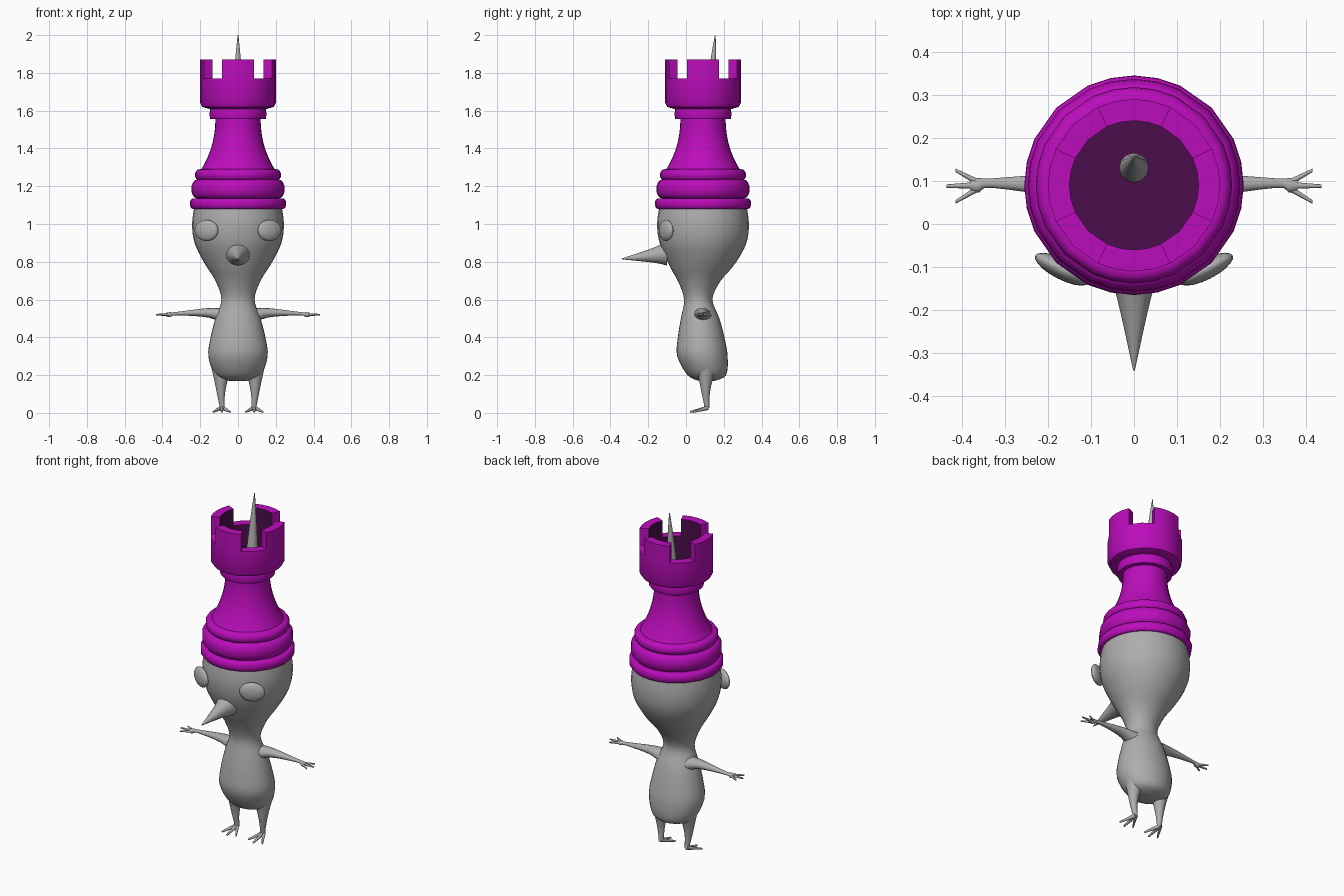
import bpy, bmesh, math
from mathutils import Vector, Matrix

cube = bpy.data.objects.get("Cube")
if cube:
    bpy.data.objects.remove(cube, do_unlink=True)


def material(name, red, green, blue):
    mat = bpy.data.materials.new(name)
    mat.use_nodes = True
    colour = (red, green, blue, 1)
    mat.diffuse_color = colour
    mat.node_tree.nodes["Principled BSDF"].inputs["Base Color"].default_value = colour
    return mat


GREY = material("body grey", 0.42, 0.42, 0.42)
PURPLE = material("rook purple", 0.5, 0.004, 0.5)
DARK = material("dark purple", 0.07, 0.004, 0.07)


def finish(name, bm, *materials, angle=40):
    bmesh.ops.recalc_face_normals(bm, faces=bm.faces)
    mesh = bpy.data.meshes.new(name)
    bm.to_mesh(mesh)
    bm.free()
    for mat in materials:
        mesh.materials.append(mat)
    part = bpy.data.objects.new(name, mesh)
    bpy.context.collection.objects.link(part)
    bpy.ops.object.select_all(action='DESELECT')
    part.select_set(True)
    bpy.context.view_layer.objects.active = part
    bpy.ops.object.shade_smooth_by_angle(angle=math.radians(angle))


def skin(bm, rings):
    """Join rings of points into a capped tube and return its bands of faces."""
    loops = [[bm.verts.new(point) for point in ring] for ring in rings]
    bands = []
    for low, high in zip(loops, loops[1:]):
        quads = zip(low, low[1:] + low[:1], high[1:] + high[:1], high)
        bands.append([bm.faces.new(quad) for quad in quads])
    bm.faces.new(loops[0])
    bm.faces.new(loops[-1])
    return bands


def smooth(keys, steps=4):
    """Run a spline through the keys."""
    keys = [Vector(key) for key in keys]
    padded = [keys[0]] + keys + [keys[-1]]
    for a, b, c, d in zip(padded, padded[1:], padded[2:], padded[3:]):
        for step in range(steps):
            t = step / steps
            yield b + (t * (c - a) + t**2 * (2*a - 5*b + 4*c - d) + t**3 * (3*b - a - 3*c + d)) / 2
    yield keys[-1]


def tube(name, axis, keys, sides=12, side=1, flatten=lambda ring: 1):
    """Sweep a circle through keys of x, y, z and radius, with rings square to an axis."""
    u, v = [Vector(unit) for unit in Matrix.Identity(3) if unit["XYZ".index(axis)] == 0]
    turns = [math.tau * i / sides for i in range(sides)]
    rings = []
    for key in smooth(keys):
        centre = Vector((key.x * side, key.y, key.z))
        rings.append([centre + key.w * (u * math.cos(t) + v * math.sin(t) * flatten(key))
                      for t in turns])
    bm = bmesh.new()
    skin(bm, rings)
    finish(name, bm, GREY, angle=60)


# Head and torso: evenly spaced rings, flatter in the torso than in the head
widths = (0.12, 0.157, 0.145, 0.12, 0.088, 0.12, 0.182, 0.23, 0.243, 0.23)
centres = (0.11, 0.087, 0.08, 0.075, 0.065, 0.07, 0.085, 0.09, 0.09, 0.09)
body = [(0, 0.11, 0.17, 0.05)]
body += [(0, y, 0.2 + i / 10, width) for i, (width, y) in enumerate(zip(widths, centres))]
tube("head_and_torso", 'Z', body, sides=32,
     flatten=lambda ring: min(1, 0.85 + max(0, ring.z - 0.6)))

# Nose and stem
tube("nose", 'Y', [(0, -0.1, 0.845, 0.065), (0, -0.17, 0.835, 0.04), (0, -0.34, 0.815, 0.002)])
tube("stem", 'Z', [(0, 0.13, 1.63, 0.035), (0, 0.145, 1.87, 0.015), (0, 0.155, 2, 0.002)])

for label, side in (("left", 1), ("right", -1)):
    # Eye: flattened ball turned outward
    bm = bmesh.new()
    place = Matrix.Translation((0.167 * side, -0.105, 0.966))
    turn = Matrix.Rotation(math.radians(27 * side), 4, 'Z')
    bmesh.ops.create_uvsphere(bm, u_segments=20, v_segments=12, radius=1,
                              matrix=place @ turn @ Matrix.Diagonal((0.07, 0.024, 0.056, 1)))
    finish(label + "_eye", bm, GREY, angle=60)

    # Arm and leg
    tube(label + "_arm", 'X',
         [(0.07, 0.085, 0.51, 0.055), (0.16, 0.09, 0.53, 0.031), (0.33, 0.095, 0.525, 0.011),
          (0.36, 0.09, 0.52, 0.017), (0.38, 0.09, 0.52, 0.012)],
         side=side, flatten=lambda ring: 0.8)
    tube(label + "_leg", 'Z',
         [(0.085, 0.11, 0.26, 0.06), (0.09, 0.105, 0.17, 0.035), (0.09, 0.105, 0.1, 0.021),
          (0.085, 0.11, 0.04, 0.014), (0.085, 0.11, 0.025, 0.015)], side=side)

    # Three fingers and three toes fan out evenly
    for digit, fan in (("first", -1), ("middle", 0), ("last", 1)):
        back = abs(fan) * 0.02
        tube(f"{label}_{digit}_finger", 'X',
             [(0.35, 0.09, 0.52, 0.009), (0.435 - back, 0.088 + 0.037 * fan, 0.52, 0.004)],
             sides=8, side=side)
        tube(f"{label}_{digit}_toe", 'Y',
             [(0.086, 0.12, 0.028, 0.012), (0.086 + 0.045 * fan, 0.02 + back, 0.005, 0.005)],
             sides=8, side=side)

# Angles per quarter turn of the hat: four steps carry a merlon, two a notch
HAT_CENTRE = Vector((0, 0.09, 0))
STEPS = (-25, -12.5, 0, 12.5, 25, 45)
ANGLES = [math.radians(90 * quarter + step) for quarter in range(4) for step in STEPS]


def turned(bm, profile):
    """Turn a profile of radius and height about the hat's centre."""
    return skin(bm, [[HAT_CENTRE + Vector((r * math.cos(a), r * math.sin(a), z)) for a in ANGLES]
                     for r, z in profile])


# Rounded rings of the hat: radius, bottom, top and depth of the rounding
for name, radius, low, high, bulge in (("brim_ring", 0.255, 1.08, 1.135, 0.015),
                                       ("middle_ring", 0.247, 1.135, 1.235, 0.03),
                                       ("upper_ring", 0.228, 1.23, 1.29, 0.025),
                                       ("collar", 0.15, 1.555, 1.61, 0.005)):
    bm = bmesh.new()
    bends = [math.pi * (i / 8 - 0.5) for i in range(9)]
    turned(bm, [(radius - bulge * (1 - math.cos(b)), (low + high + (high - low) * math.sin(b)) / 2)
                for b in bends])
    finish(name, bm, PURPLE)

# Concave neck of the hat
bm = bmesh.new()
turned(bm, [(0.12 + 0.08 * (1 - i / 12) ** 2.2, 1.28 + 0.28 * i / 12) for i in range(13)])
finish("hat_neck", bm, PURPLE)

# Cup with merlons raised from its rim
bm = bmesh.new()
bands = turned(bm, [(0.155, 1.61), (0.19, 1.62), (0.2, 1.64),
                    (0.2, 1.77), (0.15, 1.77), (0.15, 1.64)])
merlons = [face for i, face in enumerate(bands[-2]) if i % len(STEPS) < 4]
raised = bmesh.ops.extrude_face_region(bm, geom=merlons)["geom"]
bmesh.ops.translate(bm, vec=(0, 0, 0.1),
                    verts=[item for item in raised if isinstance(item, bmesh.types.BMVert)])
bmesh.ops.delete(bm, geom=[face for face in merlons if face.is_valid], context='FACES_ONLY')

# The inside of the cup is darker
for face in bm.faces:
    centre = face.calc_center_median()
    inside = (centre - HAT_CENTRE).xy.length < 0.151 and centre.z > 1.63
    face.material_index = int(inside)
finish("hat_cup", bm, PURPLE, DARK)
